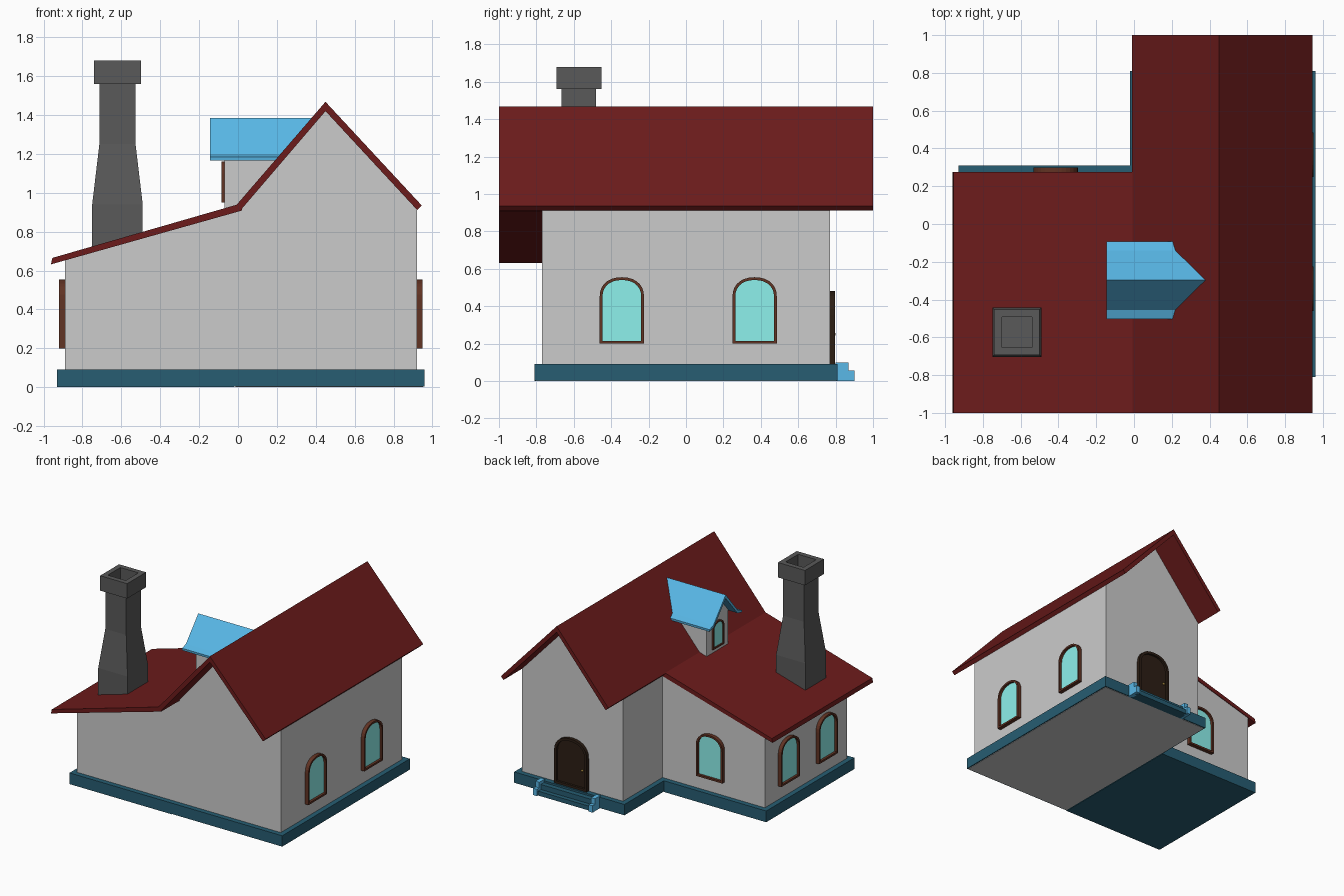
import bpy, bmesh, math
from mathutils import Matrix

if "Cube" in bpy.data.objects:
    bpy.data.objects.remove(bpy.data.objects["Cube"])


def mat(name, r, g, b):
    m = bpy.data.materials.new(name)
    m.diffuse_color = (r, g, b, 1)
    m.use_nodes = True
    m.node_tree.nodes["Principled BSDF"].inputs["Base Color"].default_value = m.diffuse_color
    return m


RED = mat("roof_red", .15, .011, .011)
TEAL = mat("base_teal", .02, .11, .17)
BLUE = mat("light_blue", .1, .48, .8)
DARK = mat("chimney_grey", .1, .1, .1)
WOOD = mat("frame_wood", .12, .033, .017)
GLASS = mat("glass", .27, .88, .84)
DOOR = mat("door_wood", .025, .013, .007)
BRASS = mat("brass", .4, .25, .05)


def finish(name, bm, material=None, matrix=None):
    if matrix:
        bm.transform(matrix)
    bmesh.ops.recalc_face_normals(bm, faces=bm.faces)
    me = bpy.data.meshes.new(name)
    bm.to_mesh(me)
    bm.free()
    ob = bpy.data.objects.new(name, me)
    bpy.context.collection.objects.link(ob)
    if material:
        me.materials.append(material)
    return ob


def bridge(bm, loops, cap_start=True, cap_end=True):
    """Skin a list of equal-length closed point loops."""
    rings = [[bm.verts.new(p) for p in lp] for lp in loops]
    n = len(rings[0])
    for a, b in zip(rings, rings[1:]):
        for i in range(n):
            j = (i + 1) % n
            bm.faces.new((a[i], a[j], b[j], b[i]))
    if cap_start:
        bm.faces.new(rings[0])
    if cap_end:
        bm.faces.new(rings[-1])


def prism(name, profile, axis, a, b, material=None):
    """Extrude a profile: (x,z) along y, or (y,z) along x, or (x,y) along z."""
    place = {'x': lambda p, t: (t, p[0], p[1]),
             'y': lambda p, t: (p[0], t, p[1]),
             'z': lambda p, t: (p[0], p[1], t)}[axis]
    bm = bmesh.new()
    bridge(bm, [[place(p, t) for p in profile] for t in (a, b)])
    return finish(name, bm, material)


def rect(x0, x1, y0, y1):
    return [(x0, y0), (x1, y0), (x1, y1), (x0, y1)]


def arch(w, h, inset=0, y=0, n=14):
    """Arched outline in the local xz plane, sill at z = 0."""
    r, rise = w / 2 - inset, w * .44
    pts = [(-r, y, inset), (r, y, inset)]
    for i in range(n + 1):
        t = math.pi * i / n
        c, s = math.cos(t), math.sin(t)
        pts.append((math.copysign(abs(c) ** .9, c) * r, y,
                    h - rise + abs(s) ** .9 * (rise - inset)))
    return pts


def opening(name, pos, angle, w, h, rim, depth, frame_mat, fill_mat):
    """Arched frame plus recessed panel, facing local -y."""
    mtx = Matrix.Translation(pos) @ Matrix.Rotation(math.radians(angle), 4, 'Z')
    bm = bmesh.new()
    bridge(bm, [arch(w, h, 0, .01), arch(w, h, 0, -depth),
                arch(w, h, rim, -depth), arch(w, h, rim, .01)], False, False)
    finish(name + "_frame", bm, frame_mat, mtx)
    bm = bmesh.new()
    bridge(bm, [arch(w, h, rim * .7, .008), arch(w, h, rim * .7, -depth * .35)])
    finish(name + "_panel", bm, fill_mat, mtx)


# Base plinths and floor
prism("base_main", rect(-.02, .96, -.81, .81), 'z', .003, .09, TEAL)
prism("base_wing", rect(-.93, -.02, -.81, .31), 'z', 0, .09, TEAL)
prism("floor_main", rect(-.012, .952, -.802, .802), 'z', 0, .02)

# Walls
prism("walls_main", [(.02, .05), (.92, .05), (.92, .93), (.45, 1.435), (.02, .93)],
      'y', -.77, .77)
prism("walls_wing", [(-.89, .05), (.03, .05), (.03, .925), (-.89, .66)],
      'y', -.77, .27)

# Roofs
prism("roof_main", [(-.01, .935), (.45, 1.468), (.945, .935), (.922, .911),
                    (.45, 1.42), (.014, .911)], 'y', -1, 1, RED)
prism("roof_wing", [(-.955, .665), (.005, .942), (.03, .942), (.018, .908),
                    (-.962, .632)], 'y', -1, .275, RED)

# Chimney: tapered shaft, cap and flue
bm = bmesh.new()
stack = [(.13, .62), (.13, .94), (.093, 1.25), (.093, 1.56), (.12, 1.56),
         (.12, 1.68), (.08, 1.68), (.08, 1.58)]
bridge(bm, [[(-.62 + sx * r, -.573 + sy * r, z)
             for sx, sy in ((-1, -1), (1, -1), (1, 1), (-1, 1))] for r, z in stack])
finish("chimney", bm, DARK)

# Dormer with flared roof
DY = -.297
half = [(0, 1.385), (.157, 1.2), (.205, 1.183), (.203, 1.165), (.147, 1.183), (0, 1.355)]
left = [(DY - y, z) for y, z in half[1:5]][::-1]
prism("dormer_roof", [(DY + y, z) for y, z in half] + left, 'x', -.145, .4, BLUE)
prism("dormer_walls", [(DY - .135, .88), (DY + .135, .88), (DY + .135, 1.205),
                       (DY, 1.365), (DY - .135, 1.205)], 'x', -.07, .38)
opening("dormer_window", (-.07, DY, .95), -90, .14, .212, .012, .014, WOOD, GLASS)

# Windows on right, left and back walls
for i, y in enumerate((-.343, .367)):
    opening(f"right_window_{i}", (.92, y, .2), 90, .237, .355, .015, .03, WOOD, GLASS)
for i, y in enumerate((-.497, -.017)):
    opening(f"left_window_{i}", (-.89, y, .2), -90, .237, .355, .015, .03, WOOD, GLASS)
opening("back_window", (-.415, .27, .2), 180, .235, .355, .015, .03, WOOD, GLASS)

# Door and knob
opening("door", (.47, .77, .09), 180, .29, .39, .02, .026, DOOR, DOOR)
bm = bmesh.new()
bmesh.ops.create_uvsphere(bm, u_segments=10, v_segments=6, radius=.01)
finish("door_knob", bm, BRASS, Matrix.Translation((.37, .79, .25)))

# Steps with side curbs
prism("steps", [(.8, 0), (.885, 0), (.885, .035), (.85, .035), (.85, .075), (.8, .075)],
      'x', .22, .71, TEAL)
curb = [(.8, 0), (.9, 0), (.9, .055), (.87, .055), (.87, .1), (.8, .1)]
for side, x in (("left", .2), ("right", .695)):
    prism("step_curb_" + side, curb, 'x', x, x + .035, BLUE)
